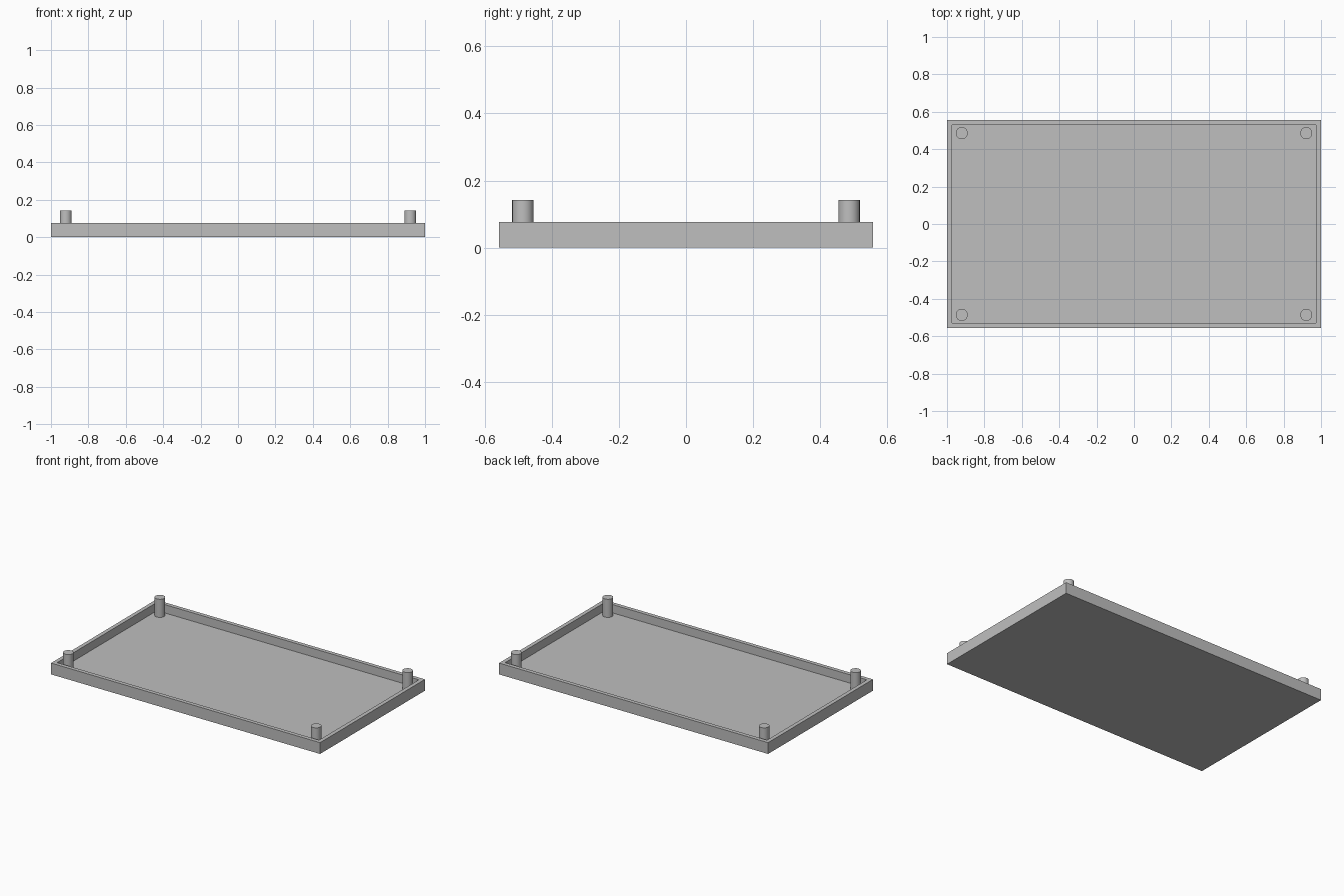
import bpy
import bmesh
from mathutils import Matrix

cube = bpy.data.objects.get("Cube")
if cube:
    bpy.data.objects.remove(cube, do_unlink=True)

HALF_X, HALF_Y = 1.0, 0.557
WALL = 0.038
FLOOR_Z, RIM_Z, POST_Z = 0.02, 0.076, 0.142
POST_X, POST_Y, POST_R = 0.921, 0.486, 0.032

grey = bpy.data.materials.new("plain_grey")
grey.use_nodes = True
colour = (0.52, 0.52, 0.52, 1)
grey.diffuse_color = colour
grey.node_tree.nodes["Principled BSDF"].inputs["Base Color"].default_value = colour


def add_object(name, bm):
    mesh = bpy.data.meshes.new(name)
    bm.to_mesh(mesh)
    bm.free()
    mesh.materials.append(grey)
    obj = bpy.data.objects.new(name, mesh)
    bpy.context.collection.objects.link(obj)
    return obj


# Open tray: a block whose top face is inset to the wall thickness and sunk to the floor
bm = bmesh.new()
bmesh.ops.create_cube(bm, size=1, matrix=Matrix.Translation((0, 0, RIM_Z / 2))
                      @ Matrix.Diagonal((2 * HALF_X, 2 * HALF_Y, RIM_Z, 1)))
bm.normal_update()
top = max(bm.faces, key=lambda f: f.calc_center_median().z)
bmesh.ops.inset_region(bm, faces=[top], thickness=WALL)
inner = bmesh.ops.extrude_discrete_faces(bm, faces=[top])["faces"][0]
bmesh.ops.translate(bm, verts=inner.verts, vec=(0, 0, FLOOR_Z - RIM_Z))
bmesh.ops.recalc_face_normals(bm, faces=bm.faces)
add_object("tray", bm)

# Round corner posts standing on the tray floor
for side, sx in (("right", -1), ("left", 1)):
    for end, sy in (("front", -1), ("back", 1)):
        bm = bmesh.new()
        height = POST_Z - FLOOR_Z
        bmesh.ops.create_cone(bm, cap_ends=True, segments=40, radius1=POST_R,
                              radius2=POST_R, depth=height)
        for face in bm.faces:
            face.smooth = True
        for edge in bm.edges:
            edge.smooth = edge.calc_face_angle() < 0.5
        post = add_object(f"{end}_{side}_post", bm)
        post.location = (sx * POST_X, sy * POST_Y, FLOOR_Z + height / 2)
